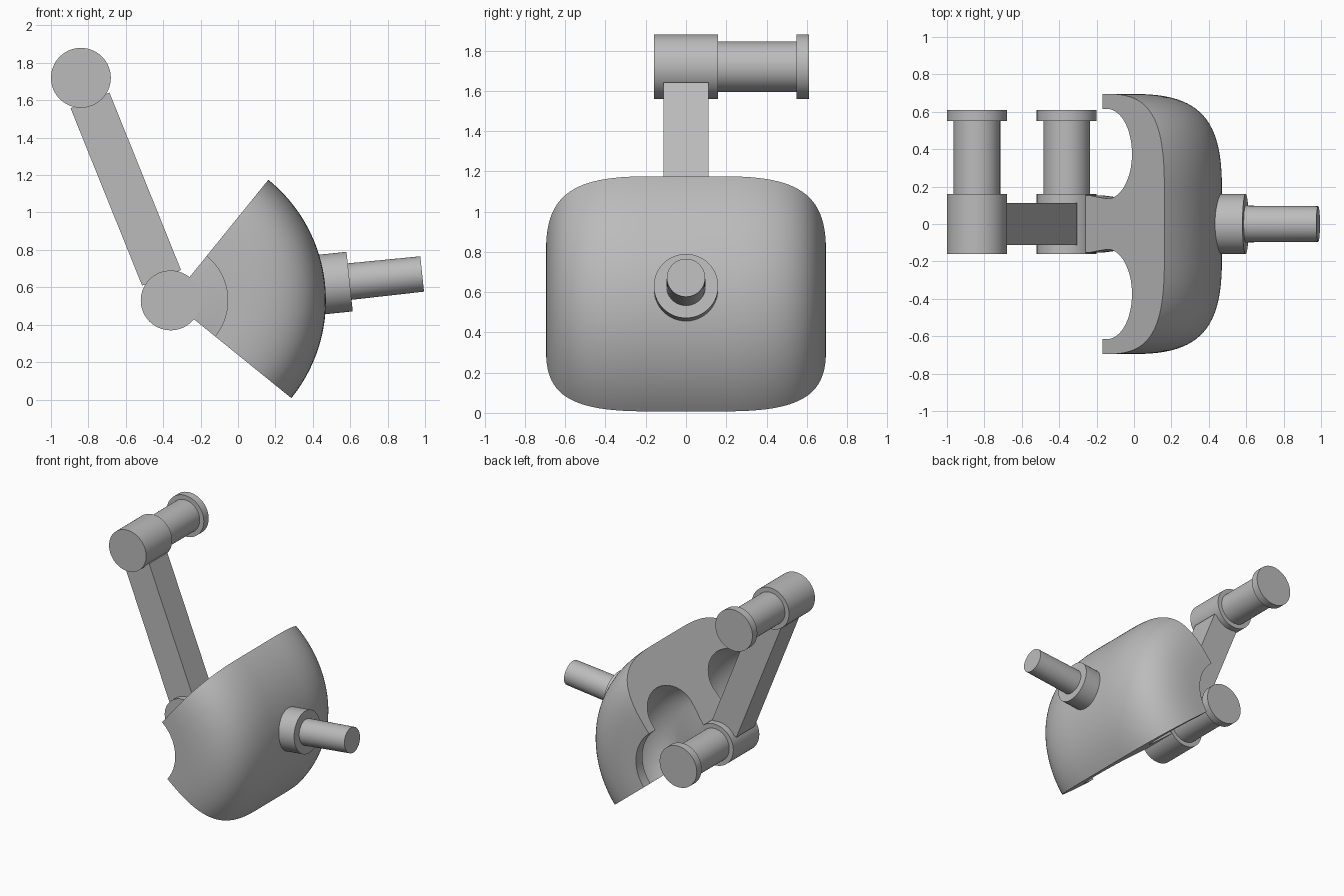
import bpy
import bmesh
from math import cos, sin, pi, radians
from mathutils import Vector, Matrix

cube = bpy.data.objects.get("Cube")
if cube:
    bpy.data.objects.remove(cube, do_unlink=True)

GREY = (0.5, 0.5, 0.5, 1)
metal = bpy.data.materials.new("plain grey")
metal.use_nodes = True
metal.diffuse_color = GREY
metal.node_tree.nodes["Principled BSDF"].inputs["Base Color"].default_value = GREY

PIVOT = Vector((-0.36, 0, 0.53))     # lower hub, centre of the sector
TOP = Vector((-0.84, 0, 1.72))       # upper hub
LOW, HIGH = radians(-39), radians(51)
HUB_R, HUB_Y = 0.16, 0.16


def finish(name, bm):
    """Turn a bmesh into a shaded object."""
    bmesh.ops.recalc_face_normals(bm, faces=bm.faces[:])
    mesh = bpy.data.meshes.new(name)
    bm.to_mesh(mesh)
    bm.free()
    obj = bpy.data.objects.new(name, mesh)
    bpy.context.collection.objects.link(obj)
    mesh.materials.append(metal)
    bpy.ops.object.select_all(action="DESELECT")
    obj.select_set(True)
    bpy.context.view_layer.objects.active = obj
    bpy.ops.object.shade_smooth_by_angle(angle=radians(30))
    return obj


def rod(name, start, end, r1, r2=None):
    """Round rod between two points."""
    axis = end - start
    place = Matrix.Translation((start + end) / 2) @ axis.to_track_quat("Z", "Y").to_matrix().to_4x4()
    bm = bmesh.new()
    bmesh.ops.create_cone(bm, cap_ends=True, segments=64, radius1=r1,
                          radius2=r2 or r1, depth=axis.length, matrix=place)
    return finish(name, bm)


def bezier(a, b, c, d, steps):
    a, b, c, d = map(Vector, (a, b, c, d))
    for i in range(steps + 1):
        t = i / steps
        yield a * (1-t)**3 + b * 3*t*(1-t)**2 + c * 3*t*t*(1-t) + d * t**3


# Hubs with their flanged pins
for label, c in (("lower", PIVOT), ("upper", TOP)):
    def at(y):
        return c + Vector((0, y, 0))
    rod(label + "_hub", at(-HUB_Y), at(HUB_Y), HUB_R)
    rod(label + "_pin", at(HUB_Y - 0.02), at(0.56), 0.125)
    rod(label + "_pin_flange", at(0.55), at(0.61), HUB_R)

# Square connecting arm
along = (TOP - PIVOT).normalized()
start, end = PIVOT + along * 0.13, TOP - along * 0.13
place = (Matrix.Translation((start + end) / 2)
         @ along.to_track_quat("Z", "Y").to_matrix().to_4x4()
         @ Matrix.Diagonal((0.224, 0.224, (end - start).length, 1)))
bm = bmesh.new()
bmesh.ops.create_cube(bm, size=1, matrix=place)
finish("connecting_arm", bm)

# Sector section (radius, width): web, round groove, rim, rounded outer skin
half = [Vector((0.13, 0.155)), Vector((0.2, 0.152)), Vector((0.27, 0.143))]
for i in range(33):
    a = -pi / 2 + pi * i / 32
    half.append(Vector((0.345 + 0.21 * cos(a), 0.375 + 0.24 * sin(a))))
half += [Vector((0.305, 0.615)), Vector((0.305, 0.695))]
half += bezier((0.37, 0.695), (0.72, 0.695), (0.83, 0.55), (0.83, 0.2), 24)
section = half + [Vector((p.x, -p.y)) for p in reversed(half)]

# Sweep the section around the lower hub
STEPS = 48
bm = bmesh.new()
rings = []
for k in range(STEPS + 1):
    a = LOW + (HIGH - LOW) * k / STEPS
    rings.append([bm.verts.new(PIVOT + Vector((p.x * cos(a), p.y, p.x * sin(a))))
                  for p in section])
for r0, r1 in zip(rings, rings[1:]):
    for i in range(len(section)):
        bm.faces.new((r0[i - 1], r0[i], r1[i], r1[i - 1]))
bm.faces.new(rings[0])
bm.faces.new(rings[-1])
finish("sector_shell", bm)

# Collar and handle along the sector's middle direction
mid = (LOW + HIGH) / 2
out = Vector((cos(mid), 0, sin(mid)))
rod("handle_collar", PIVOT + out * 0.78, PIVOT + out * 0.962, HUB_R)
rod("handle", PIVOT + out * 0.95, PIVOT + out * 1.352, 0.098, 0.095)
